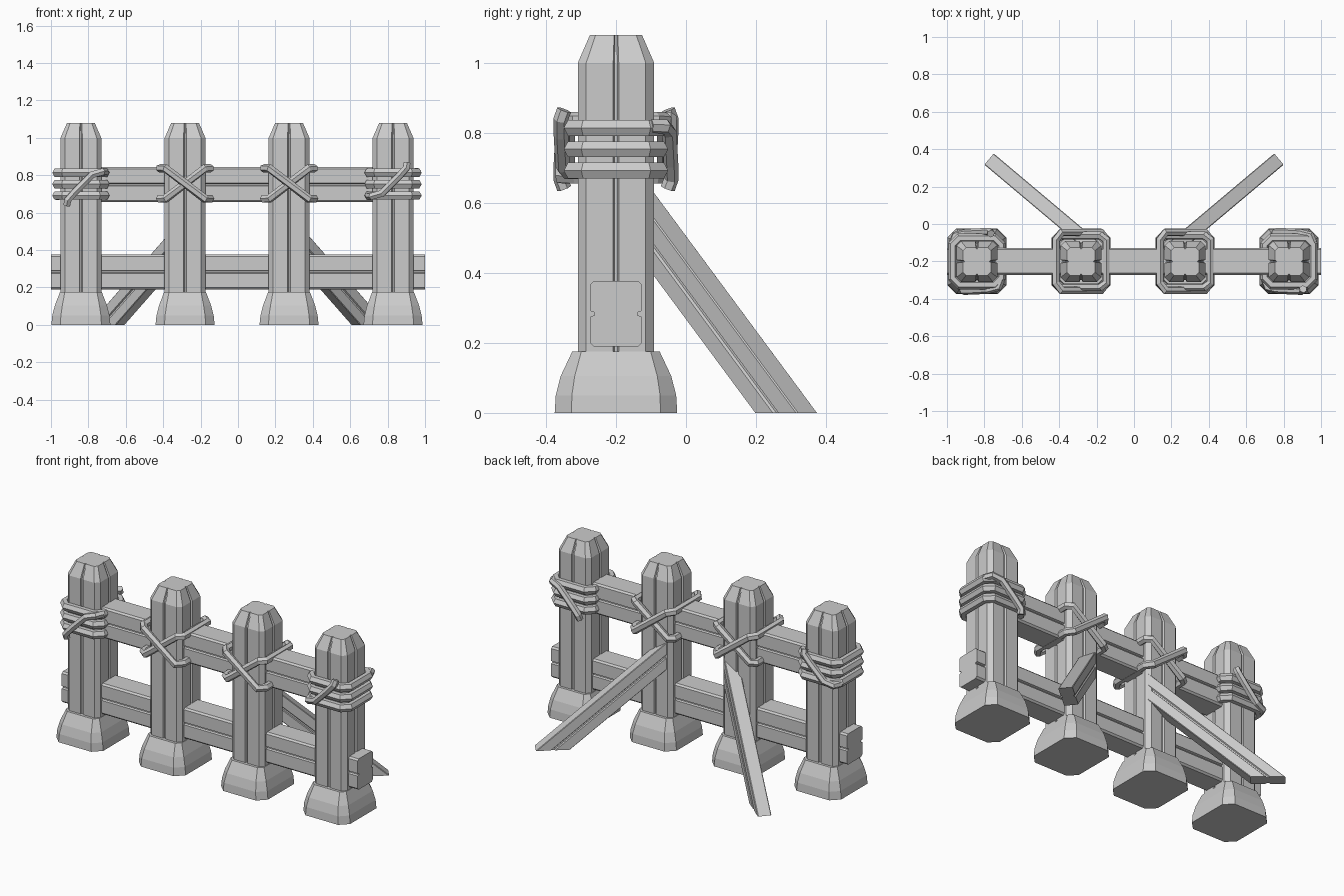
import bpy, bmesh
from mathutils import Vector

if "Cube" in bpy.data.objects:
    bpy.data.objects.remove(bpy.data.objects["Cube"])

mat = bpy.data.materials.new("plain_grey")
mat.diffuse_color = (0.6, 0.6, 0.6, 1)
mat.use_nodes = True
mat.node_tree.nodes["Principled BSDF"].inputs["Base Color"].default_value = mat.diffuse_color
CY = -0.2                                   # centre line of the fence
POSTS = (-0.84, -0.283, 0.273, 0.829)


def finish(ob):
    ob.data.materials.append(mat)
    bpy.context.collection.objects.link(ob)
    return ob


def loft(name, rings):
    """Skin a list of equal-length point rings and cap both ends."""
    bm = bmesh.new()
    rows = [[bm.verts.new(p) for p in r] for r in rings]
    n = len(rows[0])
    for a, b in zip(rows, rows[1:]):
        for i in range(n):
            j = (i + 1) % n
            bm.faces.new((a[i], a[j], b[j], b[i]))
    bm.faces.new(rows[0][::-1])
    bm.faces.new(rows[-1])
    bmesh.ops.recalc_face_normals(bm, faces=bm.faces)
    me = bpy.data.meshes.new(name)
    bm.to_mesh(me)
    bm.free()
    return finish(bpy.data.objects.new(name, me))


def profile(a, b, c, ga=0, gb=0, w=0.008):
    """Chamfered rectangle; ga / gb = groove depth in the +-a / +-b sides."""
    half = [(a, -b + c)]
    if ga:
        half += [(a, -w), (a - ga, -w * 0.5), (a - ga, w * 0.5), (a, w)]
    half += [(a, b - c), (a - c, b)]
    if gb:
        half += [(w, b), (w * 0.5, b - gb), (-w * 0.5, b - gb), (-w, b)]
    half += [(-a + c, b)]
    return half + [(-x, -y) for x, y in half]


def rope(name, pts, closed, radius=0.025):
    cu = bpy.data.curves.new(name, 'CURVE')
    cu.dimensions = '3D'
    cu.bevel_depth = radius
    cu.bevel_resolution = 1
    cu.use_fill_caps = True
    sp = cu.splines.new('POLY')
    sp.points.add(len(pts) - 1)
    for p, q in zip(sp.points, pts):
        p.co = (*q, 1)
    sp.use_cyclic_u = closed
    sp.use_smooth = False
    ob = finish(bpy.data.objects.new(name, cu))
    bpy.ops.object.select_all(action='DESELECT')
    ob.select_set(True)
    bpy.context.view_layer.objects.active = ob
    bpy.ops.object.convert(target='MESH')
    for p in ob.data.polygons:
        p.use_smooth = False


# posts with grooved faces and tapered tops, each on a flared foot
shaft = profile(0.109, 0.109, 0.024, 0.01, 0.01)
for i, px in enumerate(POSTS):
    loft(f"post_{i + 1}", [[(px + x * s, CY + y * s, z) for x, y in shaft]
                           for z, s in ((0.02, 1), (1.0, 1), (1.08, 0.68))])
    loft(f"foot_{i + 1}", [[(px + x, CY + y, z) for x, y in profile(a, b, c)]
                           for z, a, b, c in ((0, 0.158, 0.175, 0.048),
                                              (0.05, 0.153, 0.172, 0.046),
                                              (0.105, 0.139, 0.158, 0.04),
                                              (0.175, 0.112, 0.125, 0.026))])

# rails with a groove along front and back
for name, z, end in (("lower_rail", 0.283, 1.0), ("upper_rail", 0.75, 0.92)):
    loft(name, [[(x, CY + y, z + v) for y, v in profile(0.073, 0.094, 0.01, 0.012)]
                for x in (-end, end)])

# diagonal braces behind the two middle posts
SLOPE, THICK = 0.87, 0.165
along, across = Vector((0.765, -0.644, 0)), Vector((0.644, 0.765, 0))
side = profile(0.039, THICK / 2, 0.004, 0.008, 0, 0.011)
for name, m in (("left_brace", 1), ("right_brace", -1)):
    foot, head = [], []
    for u, v in side:
        v -= THICK / 2
        start = Vector((-0.775, 0.347, 0)) + across * u
        for ring, s in ((foot, -v / SLOPE), (head, (start.y + 0.1) / 0.644)):
            p = start + along * s
            ring.append((p.x * m, p.y, SLOPE * s + v))
    loft(name, [foot, head])

# end posts: three rope loops and a loose diagonal end on front and back
for label, px, m in (("left", POSTS[0], 1), ("right", POSTS[3], -1)):
    for k in range(3):
        rope(f"{label}_rope_loop_{k + 1}",
             [(px + x, CY + y, 0.692 + 0.061 * k) for x, y in profile(0.129, 0.125, 0.036)],
             True, 0.026)
    for face, f in (("front", -1), ("back", 1)):
        d = -f * m                          # which end of the rope hangs loose
        pts = [(-0.075, 0.148, -0.112), (-0.07, 0.158, -0.085), (-0.03, 0.157, -0.04),
               (0.06, 0.152, 0.05), (0.115, 0.14, 0.065), (0.13, 0.1, 0.065)]
        rope(f"{label}_{face}_rope_tie",
             [(px + x * d, CY + y * f, 0.753 + z * d) for x, y, z in pts], False, 0.021)

# middle posts: two crossed rope loops making an X on front and back
for i in (1, 2):
    for k, (m, y) in enumerate(((1, 0.138), (-1, 0.154))):
        lo, hi = 0.675, 0.837
        half = [(-0.105, -y, lo), (0.105, -y, hi), (0.135, -0.115, hi), (0.135, 0.115, hi),
                (0.105, y, hi), (-0.105, y, lo), (-0.135, 0.115, lo), (-0.135, -0.115, lo)]
        rope(f"middle_rope_{i}_{k + 1}",
             [(POSTS[i] + a * m, CY + b, c) for a, b, c in half], True, 0.023)
